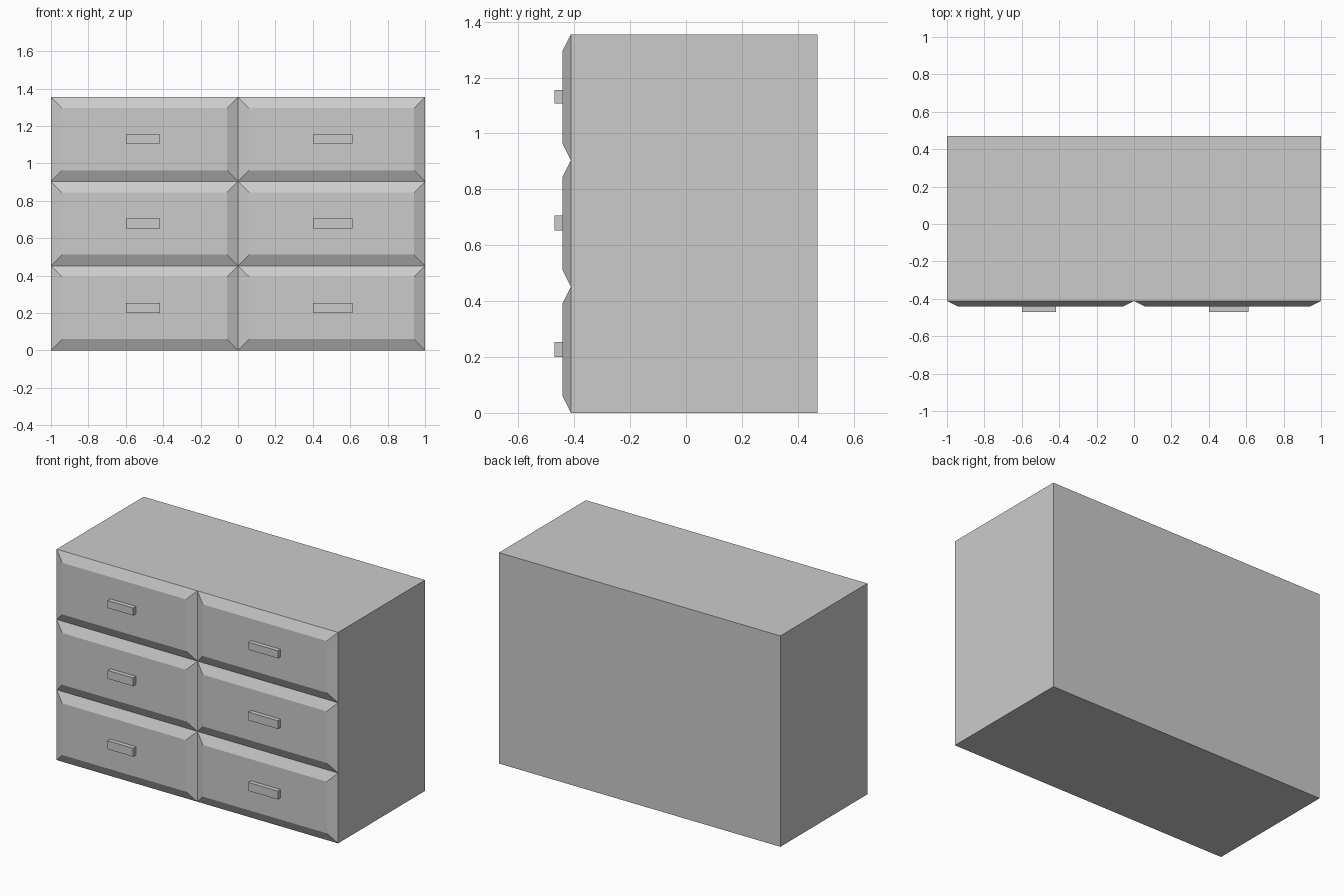
import bpy, bmesh

if "Cube" in bpy.data.objects:
    bpy.data.objects.remove(bpy.data.objects["Cube"])

HEIGHT, BACK, BODY_FRONT, PANEL_FRONT, HANDLE_FRONT = 1.355, 0.47, -0.412, -0.442, -0.47
ROW = HEIGHT / 3
BEVEL = 0.06


def box(name, x, y, z, taper=0.0):
    """Box from (min, max) ranges; taper insets the face at the front (-y)."""
    bm = bmesh.new()
    bmesh.ops.create_cube(bm, size=1)
    for v in bm.verts:
        front = v.co.y < 0
        inset = taper if front else 0.0
        v.co = (x[1] - inset if v.co.x > 0 else x[0] + inset,
                y[0] if front else y[1],
                z[1] - inset if v.co.z > 0 else z[0] + inset)
    mesh = bpy.data.meshes.new(name)
    bm.to_mesh(mesh)
    bm.free()
    obj = bpy.data.objects.new(name, mesh)
    bpy.context.collection.objects.link(obj)
    return obj


# Cabinet body
box("cabinet_body", (-1, 1), (BODY_FRONT, BACK), (0, HEIGHT))

# Columns: drawer width range and handle width range
columns = {
    "left": ((-1, 0), (-0.598, -0.416)),
    "right": ((0, 1), (0.402, 0.612)),
}
# Handle height range in each row, bottom to top
handle_heights = [(0.20, 0.254), (0.653, 0.706), (1.107, 1.155)]

for side, (drawer_x, handle_x) in columns.items():
    for row, handle_z in enumerate(handle_heights):
        # Bevelled drawer front
        box(f"drawer_front_{side}_{row + 1}", drawer_x, (PANEL_FRONT, BODY_FRONT),
            (row * ROW, (row + 1) * ROW), BEVEL)
        # Block handle
        box(f"handle_{side}_{row + 1}", handle_x, (HANDLE_FRONT, PANEL_FRONT), handle_z)
